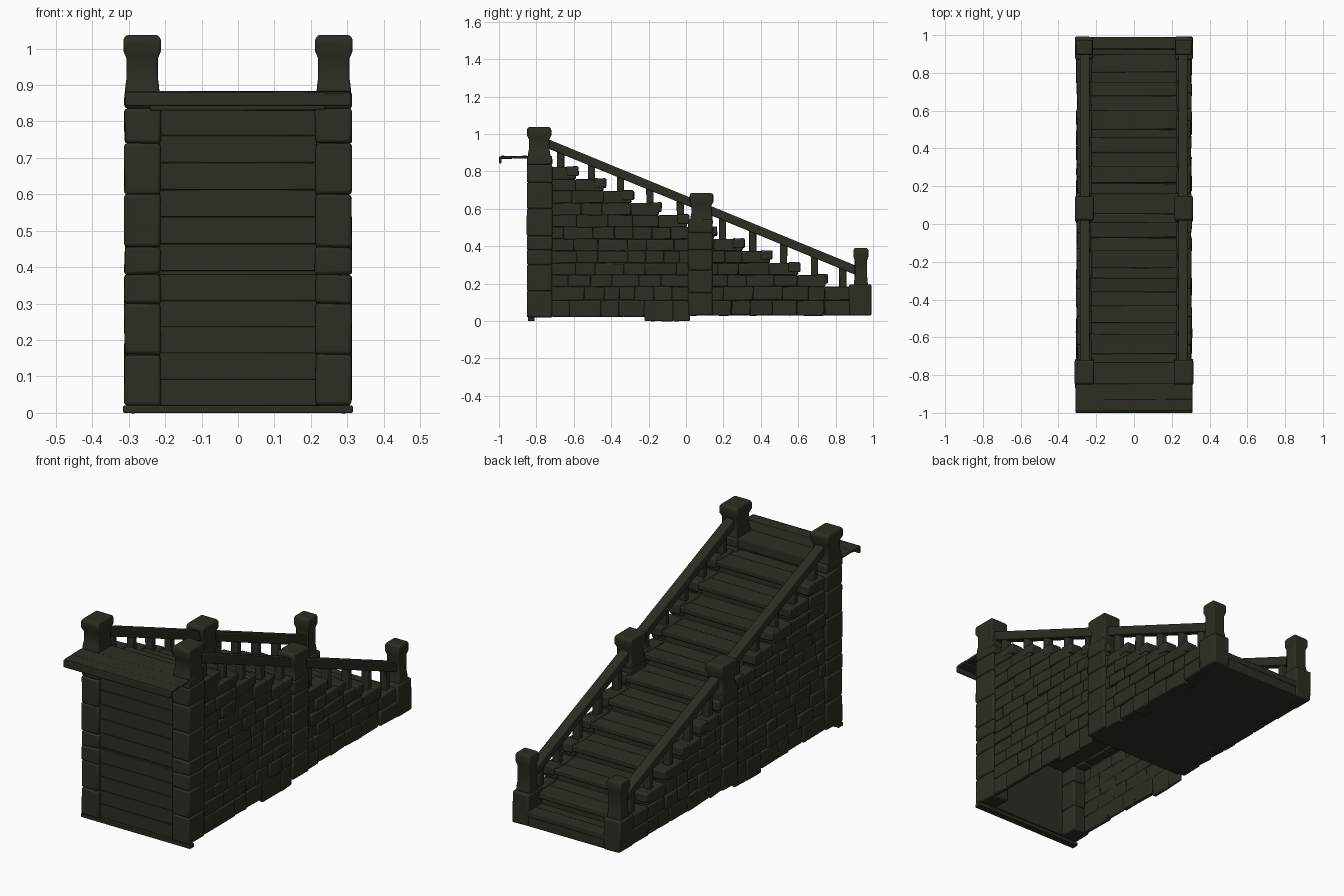
import bpy, bmesh, random
from mathutils import Vector

if "Cube" in bpy.data.objects:
    bpy.data.objects.remove(bpy.data.objects["Cube"])
random.seed(7)

mat = bpy.data.materials.new("dark olive stone")
mat.diffuse_color = (0.027, 0.026, 0.017, 1)
mat.use_nodes = True
mat.node_tree.nodes["Principled BSDF"].inputs["Base Color"].default_value = mat.diffuse_color

RUN, RISE = 0.1482, 0.0641
EDGE0, TREAD0 = 0.90, 0.11      # first riser position, lowest tread height


def finish(bm, name, bevel=0.0):
    bmesh.ops.recalc_face_normals(bm, faces=bm.faces)
    me = bpy.data.meshes.new(name)
    bm.to_mesh(me)
    bm.free()
    ob = bpy.data.objects.new(name, me)
    bpy.context.collection.objects.link(ob)
    me.materials.append(mat)
    if bevel:
        m = ob.modifiers.new("worn_edges", 'BEVEL')
        m.width, m.segments, m.limit_method = bevel, 2, 'ANGLE'
    bpy.ops.object.select_all(action='DESELECT')
    ob.select_set(True)
    bpy.context.view_layer.objects.active = ob
    bpy.ops.object.shade_smooth_by_angle()
    return ob


def box(bm, x0, x1, y0, y1, z0, z1, j=0.0):
    """Box given by its limits, corners shaken by j."""
    for v in bmesh.ops.create_cube(bm, size=1)["verts"]:
        c = v.co
        v.co = Vector((x0 if c.x < 0 else x1, y0 if c.y < 0 else y1, z0 if c.z < 0 else z1))
        v.co += Vector([random.uniform(-j, j) for _ in range(3)])


def sided(bm, s, x0, x1, *rest, j=0.0):
    box(bm, min(s * x0, s * x1), max(s * x0, s * x1), *rest, j=j)


def prism(bm, pts, x0, x1):
    """Side profile (y, z) pushed from x0 to x1."""
    f = bm.faces.new([bm.verts.new((x0, y, z)) for y, z in pts])
    r = bmesh.ops.extrude_face_region(bm, geom=[f])
    for v in r["geom"]:
        if isinstance(v, bmesh.types.BMVert):
            v.co.x = x1


# stepped core: closed floor under the low half, raised floor under the high half
bm = bmesh.new()
pts = [(-0.82, 0.385), (0.01, 0.385), (0.01, 0.03), (0.975, 0.03), (0.975, TREAD0 - 0.02)]
for i in range(12):
    y = EDGE0 - i * RUN - 0.02
    pts += [(y, TREAD0 - 0.02 + i * RISE), (y, TREAD0 - 0.02 + (i + 1) * RISE)]
pts.append((-0.82, pts[-1][1]))
prism(bm, pts, -0.27, 0.27)
finish(bm, "stair_core")

# treads, two boards each
bm = bmesh.new()
for i in range(12):
    z = TREAD0 + i * RISE
    y1 = EDGE0 - (i - 1) * RUN if i else 0.99
    y0 = EDGE0 - i * RUN - 0.03
    mid = y0 + (y1 - y0) * random.uniform(0.4, 0.6)
    for a, b in ((y0, mid), (mid, y1)):
        box(bm, -0.24, 0.24, a, b, z - 0.03, z, j=0.002)
finish(bm, "treads", 0.005)

# bottom front kickboard
bm = bmesh.new()
box(bm, -0.24, 0.24, 0.95, 0.985, 0.03, 0.10, j=0.001)
finish(bm, "bottom_riser", 0.004)

# top landing and overhanging ledge with a down-turned lip
bm = bmesh.new()
box(bm, -0.24, 0.24, -0.85, -0.73, 0.83, 0.88, j=0.001)
for a, b in ((-0.93, -0.845), (-0.99, -0.928)):
    box(bm, -0.31, 0.31, a, b, 0.868, 0.882, j=0.002)
box(bm, -0.31, 0.31, -1.0, -0.985, 0.843, 0.879, j=0.001)
finish(bm, "top_ledge", 0.004)

# boarded end wall, two bays
bm = bmesh.new()
for z0, z1, n in ((0.02, 0.38, 5), (0.39, 0.835, 6)):
    h = (z1 - z0) / n
    for k in range(n):
        y = -0.832 + random.uniform(-0.0015, 0.0015)
        box(bm, -0.215, 0.215, y, -0.812, z0 + k * h, z0 + (k + 1) * h)
box(bm, -0.215, 0.215, -0.822, -0.805, 0.02, 0.84)
box(bm, -0.315, 0.315, -0.845, -0.81, 0.0, 0.02)
finish(bm, "end_wall_boards", 0.0025)

# side masonry in staggered courses that follow the steps
for s, side in ((1, "right"), (-1, "left")):
    bm = bmesh.new()
    rows = [(0.03, 0.11, 0.89), (0.11, 0.183, 0.89)]
    for i in range(1, 11):
        top = 0.183 + i * RISE - 0.002
        rows.append((rows[-1][1], top, 0.905 - (i + 0.15) * RUN + 0.01))
    for r, (z0, z1, yend) in enumerate(rows):
        y = yend
        first = True
        while y > -0.715:
            w = 0.15 if first else random.uniform(0.08, 0.17)
            n = max(y - w, -0.72)
            if n < -0.67:
                n = -0.72
            if n < 0.02 < y:
                n = 0.02 if y > 0.06 else n
            low = z1 < 0.39 and y < 0.03
            out = 0.302 + random.uniform(-0.005, 0.004)
            zb = z0
            if r == 0 and low:
                zb = 0.0 if n > -0.31 else 0.022
            sided(bm, s, 0.28 if low else 0.225, out, n, y, zb, z1, j=0.003)
            # rounded cap stone on the step end
            if first and r > 1:
                sided(bm, s, 0.232, 0.304, y - 0.05, y + 0.014, z0 + 0.018, z1 + 0.004, j=0.003)
            first = False
            y = n
    finish(bm, side + "_stone_wall", 0.007)
    # thin backing behind the joints of the open lower chamber
    bm = bmesh.new()
    sided(bm, s, 0.282, 0.294, -0.8, 0.03, 0.03, 0.39)
    finish(bm, side + "_wall_backing")

# corner and middle stone piers
bm = bmesh.new()
for s in (1, -1):
    for y0, y1, x0, levels in (
            (-0.85, -0.715, 0.212, (0.02, 0.16, 0.30, 0.38, 0.455, 0.60, 0.74, 0.835, 0.882)),
            (0.012, 0.142, 0.22, (0.03, 0.15, 0.27, 0.38, 0.47, 0.545)),
            (0.872, 0.992, 0.218, (0.03, 0.195))):
        for a, b in zip(levels, levels[1:]):
            sided(bm, s, x0, 0.312, y0, y1, a, b, j=0.002)
finish(bm, "stone_piers", 0.009)

# newel posts: waisted shaft with a heavy cap
bm = bmesh.new()
for s in (1, -1):
    for yc, hx, hy, zb, zt in ((-0.785, 0.051, 0.065, 0.87, 1.037),
                               (0.083, 0.05, 0.064, 0.53, 0.684),
                               (0.935, 0.043, 0.04, 0.185, 0.39)):
        prof = [(zb, 0.95), (zb + 0.03, 0.9), (zb + 0.05, 0.84), (zt - 0.065, 0.84),
                (zt - 0.045, 1.0), (zt - 0.012, 1.0), (zt, 0.88)]
        loops = []
        for z, k in prof:
            loops.append([bm.verts.new((s * 0.263 + a * hx * k, yc + b * hy * k, z))
                          for a, b in ((-1, -1), (1, -1), (1, 1), (-1, 1))])
        for p, q in zip(loops, loops[1:]):
            for i in range(4):
                bm.faces.new((p[i], p[(i + 1) % 4], q[(i + 1) % 4], q[i]))
        bm.faces.new(loops[0])
        bm.faces.new(loops[-1])
finish(bm, "newel_posts", 0.006)


def rail_top(y):
    return 0.965 - (y + 0.72) * 0.411


# sloping handrails
bm = bmesh.new()
for s in (1, -1):
    for a, b in ((-0.75, 0.07), (0.1, 0.92)):
        prism(bm, [(a, rail_top(a) - 0.05), (b, rail_top(b) - 0.05),
                   (b, rail_top(b)), (a, rail_top(a))], s * 0.26 - 0.025, s * 0.26 + 0.025)
finish(bm, "handrails", 0.006)

# balusters
bm = bmesh.new()
for s in (1, -1):
    for y in (-0.67, -0.505, -0.35, -0.193, -0.03, 0.195, 0.357, 0.522, 0.687, 0.838):
        z = rail_top(y) - 0.03
        sided(bm, s, 0.243, 0.279, y - 0.019, y + 0.019, z - 0.19 if y < 0.8 else 0.17, z, j=0.001)
finish(bm, "balusters", 0.005)
